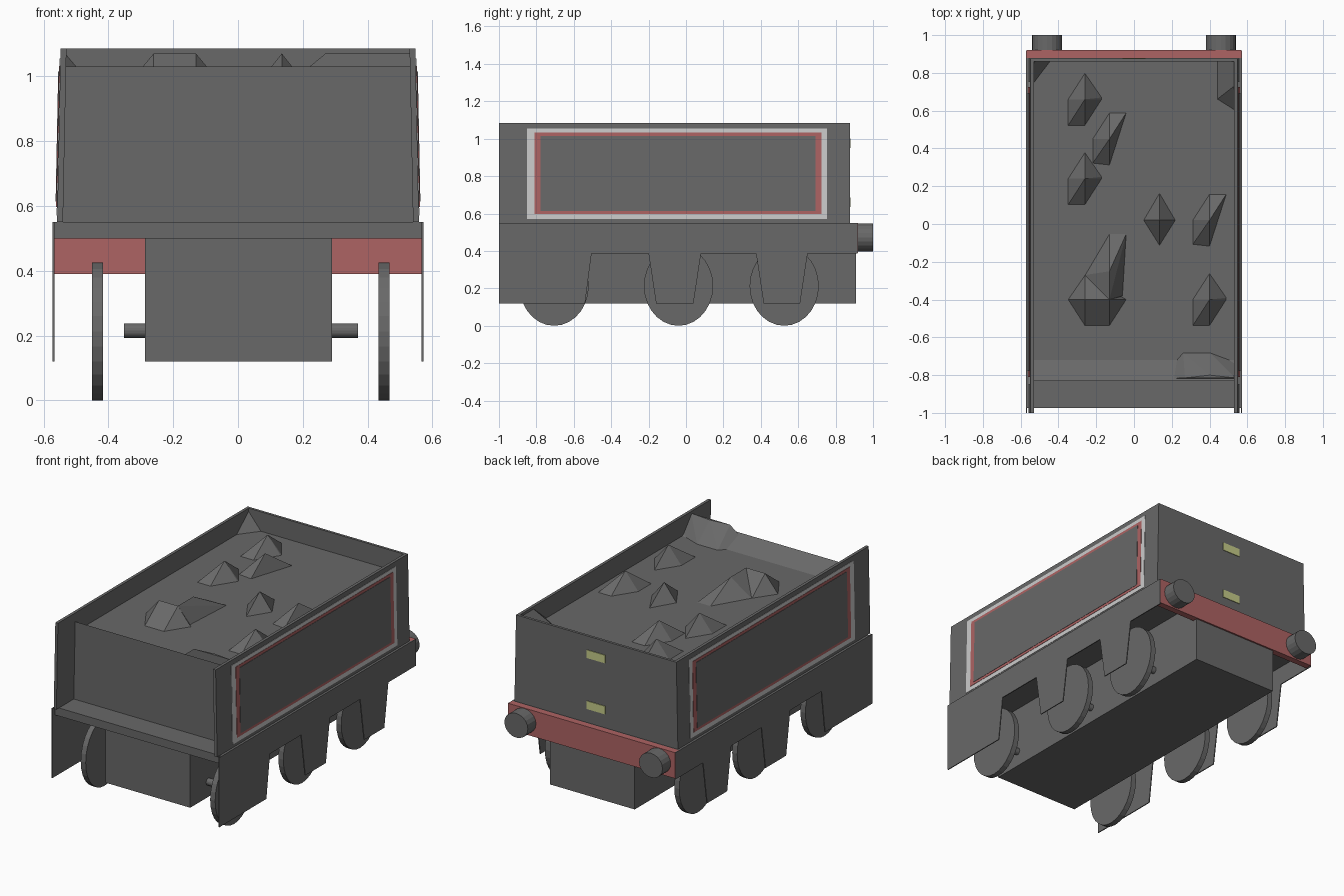
import bpy, bmesh, math
from mathutils import Matrix

if "Cube" in bpy.data.objects:
    bpy.data.objects.remove(bpy.data.objects["Cube"])


def colour(name, rgb):
    m = bpy.data.materials.new(name)
    m.diffuse_color = (*rgb, 1)
    m.use_nodes = True
    m.node_tree.nodes["Principled BSDF"].inputs["Base Color"].default_value = m.diffuse_color
    return m


GREY = colour("iron_grey", (0.14, 0.14, 0.14))
RED = colour("beam_red", (0.42, 0.125, 0.125))
WHITE = colour("lining_white", (0.6, 0.6, 0.6))
YELLOW = colour("plate_yellow", (0.56, 0.6, 0.25))


def finish(name, bm, mat):
    bmesh.ops.recalc_face_normals(bm, faces=bm.faces[:])
    me = bpy.data.meshes.new(name)
    bm.to_mesh(me)
    bm.free()
    me.materials.append(mat)
    ob = bpy.data.objects.new(name, me)
    bpy.context.collection.objects.link(ob)
    return ob


def prism(name, near, far, mat):
    """Solid between two matching outlines."""
    bm = bmesh.new()
    a = [bm.verts.new(p) for p in near]
    b = [bm.verts.new(p) for p in far]
    bm.faces.new(a)
    bm.faces.new(b[::-1])
    n = len(a)
    for i in range(n):
        bm.faces.new((a[i], b[i], b[(i + 1) % n], a[(i + 1) % n]))
    return finish(name, bm, mat)


def box(name, x, y, z, mat):
    near = [(x[0], y[0], z[0]), (x[1], y[0], z[0]), (x[1], y[0], z[1]), (x[0], y[0], z[1])]
    return prism(name, near, [(p[0], y[1], p[2]) for p in near], mat)


def cylinder(name, centre, axis, length, r1, r2, sides=28):
    """Elliptic cylinder: r1 is the horizontal radius, r2 the vertical one."""
    bm = bmesh.new()
    bmesh.ops.create_cone(bm, cap_ends=True, segments=sides, radius1=1, radius2=1, depth=length)
    if axis == 'x':
        bmesh.ops.transform(bm, matrix=Matrix.Rotation(math.pi / 2, 4, 'Y'), verts=bm.verts)
        scale = (1, r1, r2)
    else:
        bmesh.ops.transform(bm, matrix=Matrix.Rotation(math.pi / 2, 4, 'X'), verts=bm.verts)
        scale = (r1, 1, r2)
    bmesh.ops.scale(bm, vec=scale, verts=bm.verts)
    bmesh.ops.translate(bm, vec=centre, verts=bm.verts)
    return finish(name, bm, GREY)


def side_x(z):
    """Outer half width of the body, which narrows towards the top."""
    return 0.558 - (z - 0.55) * 0.02


COAL_Z, TOP = 0.965, 1.085

# Underframe, footplate and buffer beam
box("underframe", (-0.287, 0.29), (-0.88, 0.91), (0.12, 0.52), GREY)
box("footplate", (-0.566, 0.566), (-0.975, 0.88), (0.5, 0.55), GREY)
box("buffer_beam", (-0.57, 0.57), (0.88, 0.92), (0.39, 0.55), RED)

# Tank core, whose sloped front lip drops back to the coal floor
core = [(-0.83, 0.55), (-0.83, 1.03), (-0.72, COAL_Z), (0.87, COAL_Z), (0.87, 0.55)]
prism("tank", [(-side_x(z) + 0.005, y, z) for y, z in core],
      [(side_x(z) - 0.005, y, z) for y, z in core], GREY)
back = [(-side_x(0.55), 0.55), (side_x(0.55), 0.55), (side_x(TOP), TOP), (-side_x(TOP), TOP)]
prism("back_wall", [(x, 0.86, z) for x, z in back], [(x, 0.876, z) for x, z in back], GREY)


def side_plate(name, s, y, z, lift, depth, mat):
    outline = [(y[0], z[0]), (y[1], z[0]), (y[1], z[1]), (y[0], z[1])]
    prism(name, [(s * (side_x(c) + lift), b, c) for b, c in outline],
          [(s * (side_x(c) + lift - depth), b, c) for b, c in outline], mat)


# Skirt outline with tapered openings between the hanging axle guards
skirt = [(-1, 0.55), (-1, 0.12), (-0.54, 0.12), (-0.505, 0.385), (-0.2, 0.385),
         (-0.16, 0.12), (0.04, 0.12), (0.08, 0.385), (0.375, 0.385), (0.415, 0.12),
         (0.61, 0.12), (0.65, 0.385), (0.917, 0.385), (0.917, 0.55)]

for s, tag in ((-1, "left"), (1, "right")):
    # Side walls and lined panels
    side_plate(tag + "_side_wall", s, (-1, 0.874), (0.55, TOP), 0, 0.018, GREY)
    side_plate(tag + "_white_lining", s, (-0.85, 0.755), (0.57, 1.055), 0.002, 0.004, WHITE)
    side_plate(tag + "_red_lining", s, (-0.81, 0.725), (0.597, 1.032), 0.004, 0.004, RED)
    side_plate(tag + "_panel", s, (-0.777, 0.693), (0.613, 1.015), 0.006, 0.004, GREY)
    prism(tag + "_skirt", [(s * 0.572, y, z) for y, z in skirt],
          [(s * 0.566, y, z) for y, z in skirt], GREY)
    # Buffer and wheels
    cylinder(tag + "_buffer", (s * 0.46, 0.955, 0.473), 'y', 0.09, 0.08, 0.075, 20)
    for i, y in enumerate((-0.705, -0.04, 0.525)):
        cylinder(f"{tag}_wheel_{i + 1}", (s * 0.442 + 0.008, y, 0.213), 'x', 0.034, 0.185, 0.213)

# Axles
for i, y in enumerate((-0.705, -0.04, 0.525)):
    cylinder(f"axle_{i + 1}", (0.009, y, 0.215), 'x', 0.722, 0.02, 0.022, 16)

# Yellow plates on the back wall
for i, z in enumerate((0.66, 0.975)):
    box(f"back_plate_{i + 1}", (-0.062, 0.062), (0.874, 0.88), (z - 0.025, z + 0.025), YELLOW)


def lump(name, base, peaks, top=1.07):
    bm = bmesh.new()
    for x, y in base:
        bm.verts.new((x, y, COAL_Z - 0.002))
    for x, y in peaks:
        bm.verts.new((x, y, top))
    bmesh.ops.convex_hull(bm, input=bm.verts[:])
    loose = [v for v in bm.verts if not v.link_faces]
    bmesh.ops.delete(bm, geom=loose, context='VERTS')
    finish(name, bm, GREY)


# Small angular coal lumps, each with one peak
for i, (x, y) in enumerate([(-0.26, 0.66), (-0.13, 0.45), (-0.26, 0.24),
                            (0.135, 0.02), (0.4, 0.02), (0.4, -0.4)]):
    base = [(x - 0.09, y - 0.14), (x, y - 0.14), (x + 0.09, y), (x + 0.09, y + 0.01),
            (x, y + 0.14), (x - 0.09, y)]
    if i in (3,):
        base = [(x - 0.085, y), (x, y - 0.135), (x + 0.085, y), (x, y + 0.145)]
    if i in (1, 4):
        base = [(x - 0.09, y - 0.13), (x, y - 0.14), (x + 0.09, y + 0.14), (x, y + 0.14), (x - 0.09, y)]
    lump(f"coal_lump_{i + 1}", base, [(x, y)])

# Larger coal heaps in the middle, by the front and in the back corners
lump("coal_heap_middle", [(-0.35, -0.4), (-0.26, -0.54), (-0.13, -0.54), (-0.04, -0.4), (-0.26, -0.27)],
     [(-0.26, -0.4), (-0.13, -0.4)])
lump("coal_heap_ridge", [(-0.13, -0.42), (-0.06, -0.38), (-0.04, -0.05), (-0.13, -0.05), (-0.26, -0.27)],
     [(-0.13, -0.4), (-0.13, -0.25)])
lump("coal_heap_front", [(0.14, -0.82), (0.26, -0.68), (0.4, -0.68), (0.535, -0.73), (0.535, -0.82)],
     [(0.27, -0.815), (0.4, -0.8), (0.535, -0.815)])
lump("coal_back_left", [(-0.535, 0.865), (-0.44, 0.865), (-0.535, 0.74)], [(-0.53, 0.865)])
lump("coal_back_right", [(0.44, 0.865), (0.535, 0.865), (0.535, 0.6), (0.44, 0.66)],
     [(0.53, 0.865), (0.53, 0.73)])
